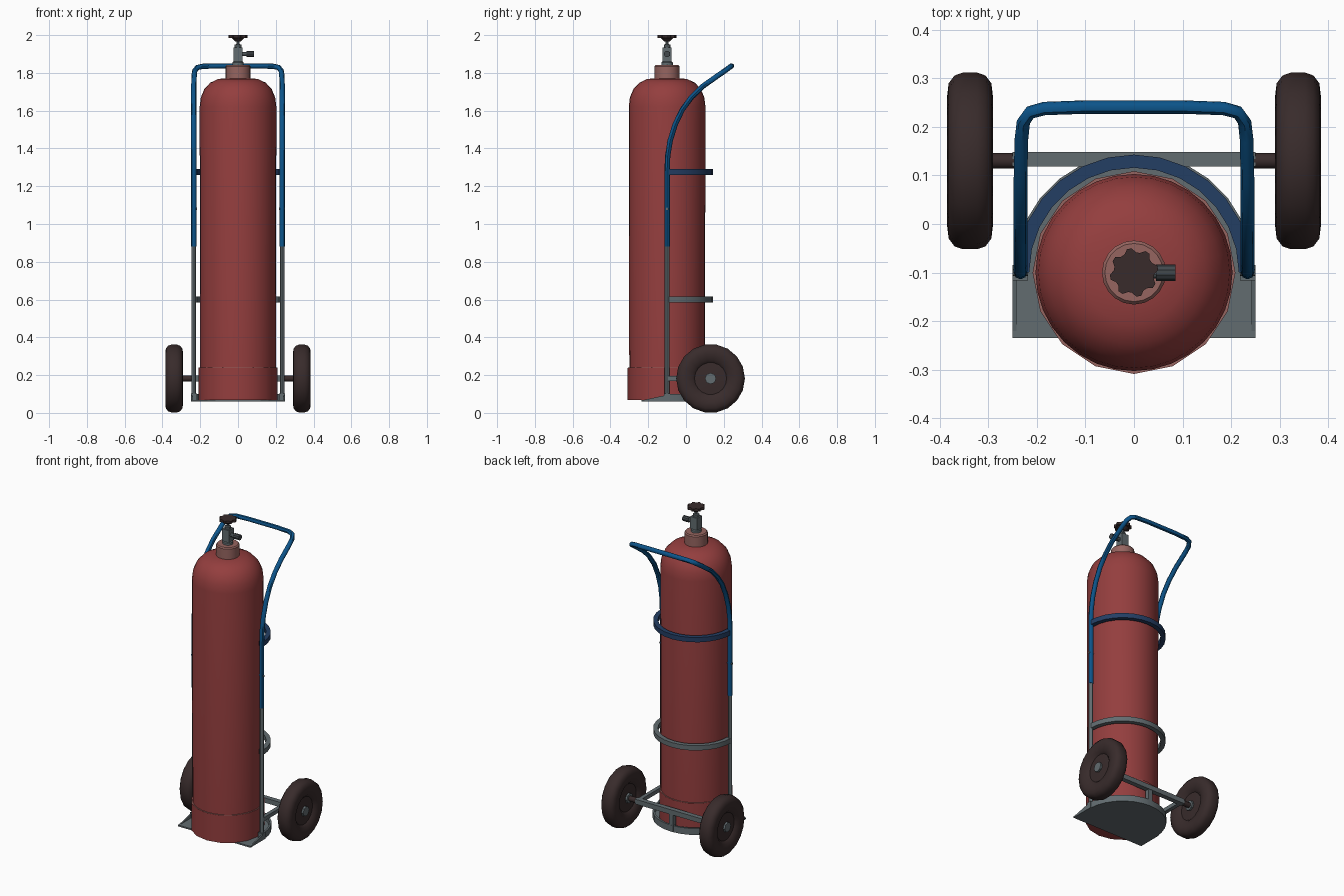
import bpy, bmesh, math
from mathutils import Vector, Matrix

if "Cube" in bpy.data.objects:
    bpy.data.objects.remove(bpy.data.objects["Cube"])


def material(name, rgb):
    # sRGB 0-255 to linear
    m = bpy.data.materials.new(name)
    m.diffuse_color = [((c / 255 + 0.055) / 1.055) ** 2.4 for c in rgb] + [1]
    m.use_nodes = True
    m.node_tree.nodes["Principled BSDF"].inputs["Base Color"].default_value = m.diffuse_color
    return m


RED = material("cylinder red", (148, 62, 62))
PINK = material("neck pink", (150, 101, 96))
BLUE = material("handle blue", (12, 84, 138))
NAVY = material("band navy", (36, 62, 100))
STEEL = material("steel grey", (98, 108, 112))
DARK = material("rubber dark", (56, 43, 43))
GUN = material("outlet grey", (66, 72, 76))

CY = -0.1     # cylinder axis y
TX = 0.234    # upright tube x
AX = Vector((0, 0.13, 0.182))  # axle centre


def finish(name, bm, mat, smooth=35):
    bmesh.ops.recalc_face_normals(bm, faces=bm.faces)
    me = bpy.data.meshes.new(name)
    bm.to_mesh(me)
    bm.free()
    me.materials.append(mat)
    ob = bpy.data.objects.new(name, me)
    bpy.context.collection.objects.link(ob)
    if smooth:
        bpy.ops.object.select_all(action='DESELECT')
        ob.select_set(True)
        bpy.context.view_layer.objects.active = ob
        bpy.ops.object.shade_smooth_by_angle(angle=math.radians(smooth))
    return ob


def lathe(name, profile, mat, loc, sides=16, axis='Z', smooth=35):
    # profile of (radius, height), closed with caps
    bm = bmesh.new()
    rings = []
    for r, h in profile:
        ring = []
        for i in range(sides):
            a = 2 * math.pi * i / sides
            p = Vector((r * math.cos(a), r * math.sin(a), h))
            if axis == 'X':
                p = Vector((p.z, p.x, p.y))
            ring.append(bm.verts.new(p + Vector(loc)))
        rings.append(ring)
    for a, b in zip(rings, rings[1:]):
        for i in range(sides):
            j = (i + 1) % sides
            bm.faces.new((a[i], a[j], b[j], b[i]))
    bm.faces.new(rings[0])
    bm.faces.new(rings[-1])
    return finish(name, bm, mat, smooth)


def box(name, lo, hi, mat):
    lo, hi = Vector(lo), Vector(hi)
    bm = bmesh.new()
    bmesh.ops.create_cube(bm, size=1, matrix=Matrix.Translation((lo + hi) / 2)
                          @ Matrix.Diagonal((*(hi - lo), 1)))
    return finish(name, bm, mat, 0)


def tube(name, points, radius, mat):
    cu = bpy.data.curves.new(name, 'CURVE')
    cu.dimensions = '3D'
    cu.bevel_depth, cu.bevel_resolution, cu.use_fill_caps = radius, 2, True
    sp = cu.splines.new('POLY')
    sp.points.add(len(points) - 1)
    for p, co in zip(sp.points, points):
        p.co = (*co, 1)
    tmp = bpy.data.objects.new(name + "_path", cu)
    bpy.context.collection.objects.link(tmp)
    bpy.context.view_layer.update()
    me = tmp.evaluated_get(bpy.context.evaluated_depsgraph_get()).to_mesh()
    bm = bmesh.new()
    bm.from_mesh(me)
    bpy.data.objects.remove(tmp)
    return finish(name, bm, mat, 45)


def half_band(name, r0, r1, z0, z1, mat, n=14):
    # half ring round the back of the cylinder
    bm = bmesh.new()
    secs = []
    for i in range(n + 1):
        a = math.pi * i / n
        secs.append([bm.verts.new((r * math.cos(a), CY + r * math.sin(a), z))
                     for r, z in ((r0, z0), (r1, z0), (r1, z1), (r0, z1))])
    for a, b in zip(secs, secs[1:]):
        for k in range(4):
            m = (k + 1) % 4
            bm.faces.new((a[k], a[m], b[m], b[k]))
    bm.faces.new(secs[0])
    bm.faces.new(secs[-1])
    return finish(name, bm, mat)


def prism(name, outline, offset, mat):
    bm = bmesh.new()
    f = bm.faces.new([bm.verts.new(p) for p in outline])
    ext = bmesh.ops.extrude_face_region(bm, geom=[f])
    bmesh.ops.translate(bm, vec=offset, verts=[
        v for v in ext['geom'] if isinstance(v, bmesh.types.BMVert)])
    return finish(name, bm, mat, 0)


# gas cylinder with domed shoulder, foot ring and neck
lathe("gas_cylinder", [(0.2, 0.08), (0.203, 1.62), (0.197, 1.67), (0.178, 1.715),
                       (0.147, 1.748), (0.105, 1.768), (0.05, 1.772)],
      RED, (0, CY, 0), 32)
lathe("foot_ring", [(0.209, 0.068), (0.209, 0.238)], RED, (0, CY, 0), 16)
lathe("foot_ring_lip", [(0.208, 0.236), (0.208, 0.24)], PINK, (0, CY, 0), 16)
lathe("neck_collar", [(0.066, 1.76), (0.066, 1.835), (0.06, 1.842)], PINK, (0, CY, 0), 20)

# valve body, stem, outlet and hand wheel
lathe("valve_base", [(0.03, 1.84), (0.03, 1.855), (0.02, 1.865)], STEEL, (0, CY, 0), 12)
box("valve_body", (-0.024, CY - 0.024, 1.86), (0.024, CY + 0.024, 1.935), STEEL)
lathe("valve_stem", [(0.018, 1.93), (0.018, 1.95), (0.009, 1.952), (0.009, 1.98)],
      STEEL, (0, CY, 0), 10)
lathe("valve_outlet", [(0.012, 0.02), (0.012, 0.048)], STEEL, (0, CY, 1.9), 10, 'X')
lathe("outlet_thread", [(0.017, 0.045), (0.017, 0.086)], GUN, (0, CY, 1.9), 10, 'X')
lobes = [((0.05 if i % 4 < 2 else 0.042), math.pi * (i + 0.5) / 16) for i in range(32)]
prism("hand_wheel", [(r * math.cos(a), CY + r * math.sin(a), 1.984) for r, a in lobes],
      (0, 0, 0.016), DARK)
lathe("hand_wheel_hub", [(0.015, 1.966), (0.034, 1.985)], DARK, (0, CY, 0), 16)

# bent handle: right half of the path, mirrored to the left
half = [(TX, CY, 0.88), (TX, CY, 1.28), (TX, -0.097, 1.36), (TX, -0.084, 1.44),
        (TX, -0.058, 1.525), (TX, -0.02, 1.605), (TX, 0.03, 1.672), (TX, 0.09, 1.73),
        (0.232, 0.175, 1.79), (0.228, 0.21, 1.814), (0.214, 0.23, 1.829),
        (0.185, 0.238, 1.835), (0.1, 0.241, 1.837)]
tube("push_handle", half + [(-x, y, z) for x, y, z in reversed(half)], 0.014, BLUE)

# bands round the back
half_band("upper_band", 0.216, 0.243, 1.26, 1.29, NAVY)
half_band("lower_band", 0.216, 0.243, 0.585, 0.615, STEEL)

# toe plate with a round back and a low rim
plate = [(0.25, -0.235, 0.06), (0.25, CY, 0.06)]
plate += [(0.243 * math.cos(a), CY + 0.243 * math.sin(a), 0.06)
          for a in [math.pi * i / 14 for i in range(1, 14)]]
plate += [(-0.25, CY, 0.06), (-0.25, -0.235, 0.06)]
prism("toe_plate", plate, (0, 0, 0.009), STEEL)
half_band("toe_plate_rim", 0.235, 0.247, 0.06, 0.1, STEEL)

# axle assembly
box("axle_bar", (-0.25, 0.118, 0.167), (0.25, 0.148, 0.197), STEEL)
box("centre_post", (-0.014, 0.12, 0.065), (0.014, 0.146, 0.17), STEEL)

for s, side in ((1, "right"), (-1, "left")):
    tube(side + "_upright", [(s * TX, CY, 0.065), (s * TX, CY, 0.885)], 0.0125, STEEL)
    lathe(side + "_tube_pin", [(0.007, -0.016), (0.007, 0.016)], STEEL,
          (s * TX, CY, 1.08), 8, 'X')
    box(side + "_axle_strut", (s * TX - 0.012, CY, 0.17), (s * TX + 0.012, 0.13, 0.194), STEEL)
    box(side + "_tube_foot", (s * TX - 0.016, CY - 0.016, 0.06),
        (s * TX + 0.016, CY + 0.016, 0.102), STEEL)
    prism(side + "_plate_gusset", [(s * 0.25, -0.235, 0.066), (s * 0.25, CY, 0.066),
                                   (s * 0.25, CY, 0.095)], (-s * 0.008, 0, 0), STEEL)
    lathe(side + "_axle_spacer", [(0.016, 0.245), (0.016, 0.31)] if s > 0 else
          [(0.016, -0.31), (0.016, -0.245)], DARK, AX, 12, 'X')
    # tyre with dished sides
    rim = [(0.03, 0.03), (0.085, 0.026), (0.1, 0.04), (0.135, 0.047), (0.16, 0.044),
           (0.176, 0.032), (0.182, 0.015)]
    prof = [(r, -h) for r, h in rim] + [(r, h) for r, h in reversed(rim)]
    lathe(side + "_wheel", prof, DARK, AX + Vector((s * 0.338, 0, 0)), 18, 'X', 40)
    lathe(side + "_wheel_hub", [(0.03, -0.042), (0.03, 0.042)], STEEL,
          AX + Vector((s * 0.338, 0, 0)), 8, 'X')
